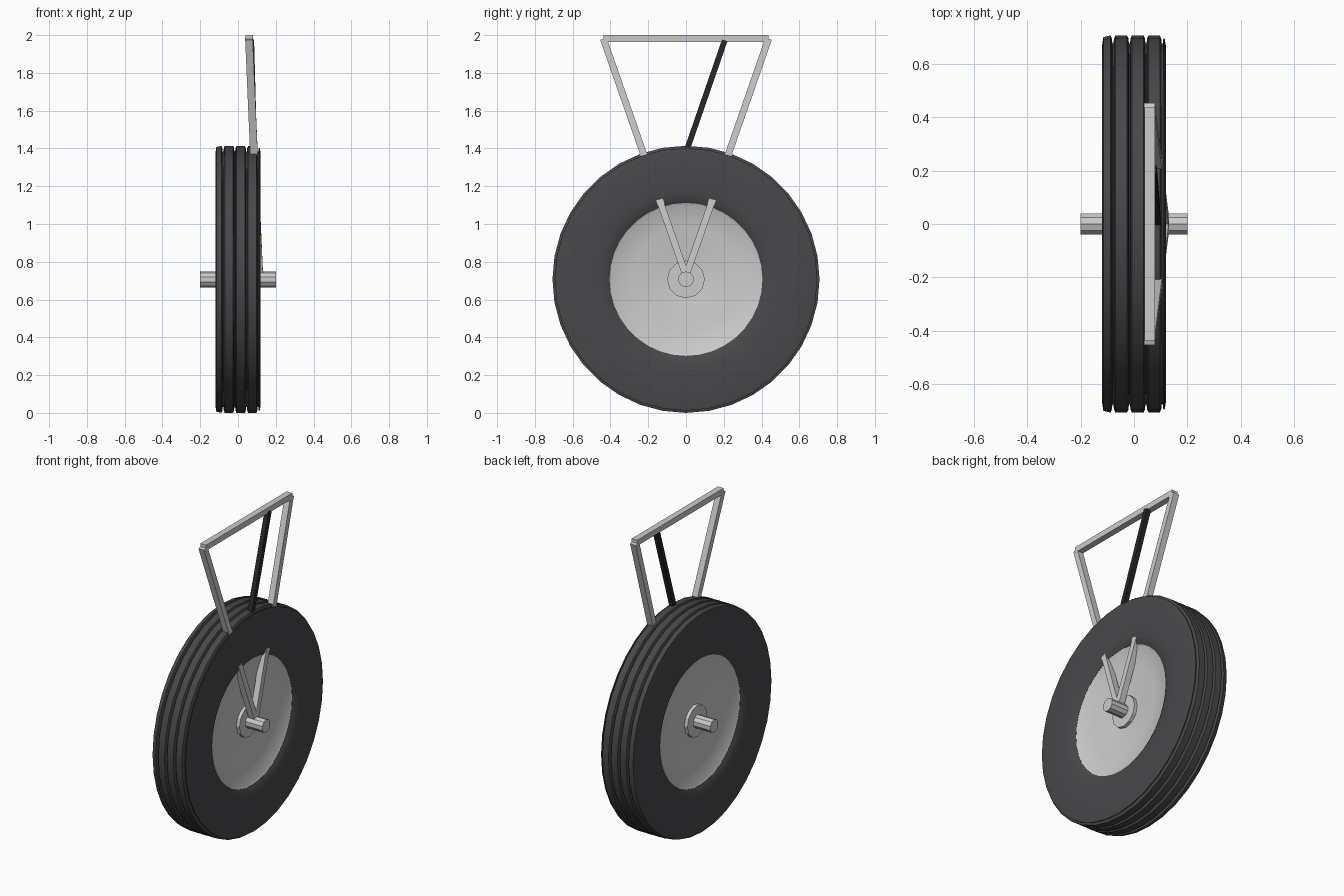
import bpy, bmesh
from math import pi, cos, sin, radians
from mathutils import Vector, Matrix

if "Cube" in bpy.data.objects:
    bpy.data.objects.remove(bpy.data.objects["Cube"])

CZ = 0.707  # wheel centre height


def finish(name, bm, mat=None, smooth=None):
    bmesh.ops.recalc_face_normals(bm, faces=bm.faces[:])
    me = bpy.data.meshes.new(name)
    bm.to_mesh(me)
    bm.free()
    ob = bpy.data.objects.new(name, me)
    bpy.context.collection.objects.link(ob)
    if mat:
        me.materials.append(mat)
    if smooth:
        bpy.context.view_layer.objects.active = ob
        ob.select_set(True)
        bpy.ops.object.shade_smooth_by_angle(angle=radians(smooth))
        ob.select_set(False)
    return ob


def material(name, col):
    m = bpy.data.materials.new(name)
    m.diffuse_color = (*col, 1)
    m.use_nodes = True
    m.node_tree.nodes["Principled BSDF"].inputs["Base Color"].default_value = m.diffuse_color
    return m


def lathe(name, profile, n, closed=False, mat=None, smooth=None):
    """Spin (x, radius) points around the axle; zero radius makes a pole."""
    bm = bmesh.new()
    rings = []
    for x, r in profile:
        if r == 0:
            rings.append([bm.verts.new((x, 0, CZ))] * n)
        else:
            rings.append([bm.verts.new((x, r * sin(2 * pi * i / n), CZ + r * cos(2 * pi * i / n)))
                          for i in range(n)])
    pairs = list(zip(rings, rings[1:]))
    if closed:
        pairs.append((rings[-1], rings[0]))
    for a, b in pairs:
        for i in range(n):
            j = (i + 1) % n
            bm.faces.new(list(dict.fromkeys((a[i], a[j], b[j], b[i]))))
    return finish(name, bm, mat, smooth)


def beam(name, a, b, wx, wy, mat=None):
    """Square bar from a to b; wx is its width along x."""
    a, b = Vector(a), Vector(b)
    d = (b - a).normalized()
    side = d.cross(Vector((1, 0, 0))).normalized()
    front = side.cross(d)
    rot = Matrix((front, side, d)).transposed().to_4x4()
    bm = bmesh.new()
    bmesh.ops.create_cube(bm, size=1)
    bmesh.ops.scale(bm, vec=(wx, wy, (b - a).length), verts=bm.verts)
    bmesh.ops.transform(bm, matrix=Matrix.Translation((a + b) / 2) @ rot, verts=bm.verts)
    return finish(name, bm, mat)


rubber = material("rubber", (0.065, 0.065, 0.07))
black = material("black", (0.02, 0.02, 0.025))

# tyre with four tread grooves
R = 0.707
tread = [(-0.12, 0.665), (-0.115, 0.70)]
for g in (-0.079, -0.017, 0.045, 0.106):
    w = 0.004
    tread += [(g - w - 0.005, R), (g - w, R - 0.012), (g - w / 2, R - 0.03),
              (g + w / 2, R - 0.03), (g + w, R - 0.012), (g + w + 0.005, R if g < 0.1 else 0.695)]
tread += [(0.12, 0.665)]
wall = [(0.12, 0.50), (0.117, 0.455), (0.109, 0.42), (0.10, 0.405)]
profile = tread + wall + [(-x, r) for x, r in reversed(wall)]
lathe("tyre", profile, 36, closed=True, mat=rubber, smooth=35)

# dished wheel disc, both sides
dish = [(0.10, 0.407), (0.093, 0.395), (0.08, 0.28), (0.065, 0.16), (0.055, 0.06), (0.053, 0)]
for s, side in ((1, "right"), (-1, "left")):
    lathe("wheel_disc_" + side, [(s * x, r) for x, r in dish], 36, smooth=35)

# hub and axle
lathe("hub", [(-0.08, 0), (-0.08, 0.1), (0.08, 0.1), (0.08, 0)], 12)
lathe("axle", [(-0.2, 0), (-0.2, 0.042), (0.2, 0.042), (0.2, 0)], 10)

# V-shaped legs, top bar and dark brace
for s, side in ((1, "rear"), (-1, "front")):
    beam(side + "_leg", (0.112, s * 0.005, 0.74), (0.058, s * 0.437, 1.98), 0.04, 0.036)
beam("top_bar", (0.059, -0.437, 1.982), (0.059, 0.437, 1.982), 0.04, 0.036)
beam("brace", (0.088, -0.02, 1.32), (0.07, 0.205, 1.972), 0.03, 0.03, black)
